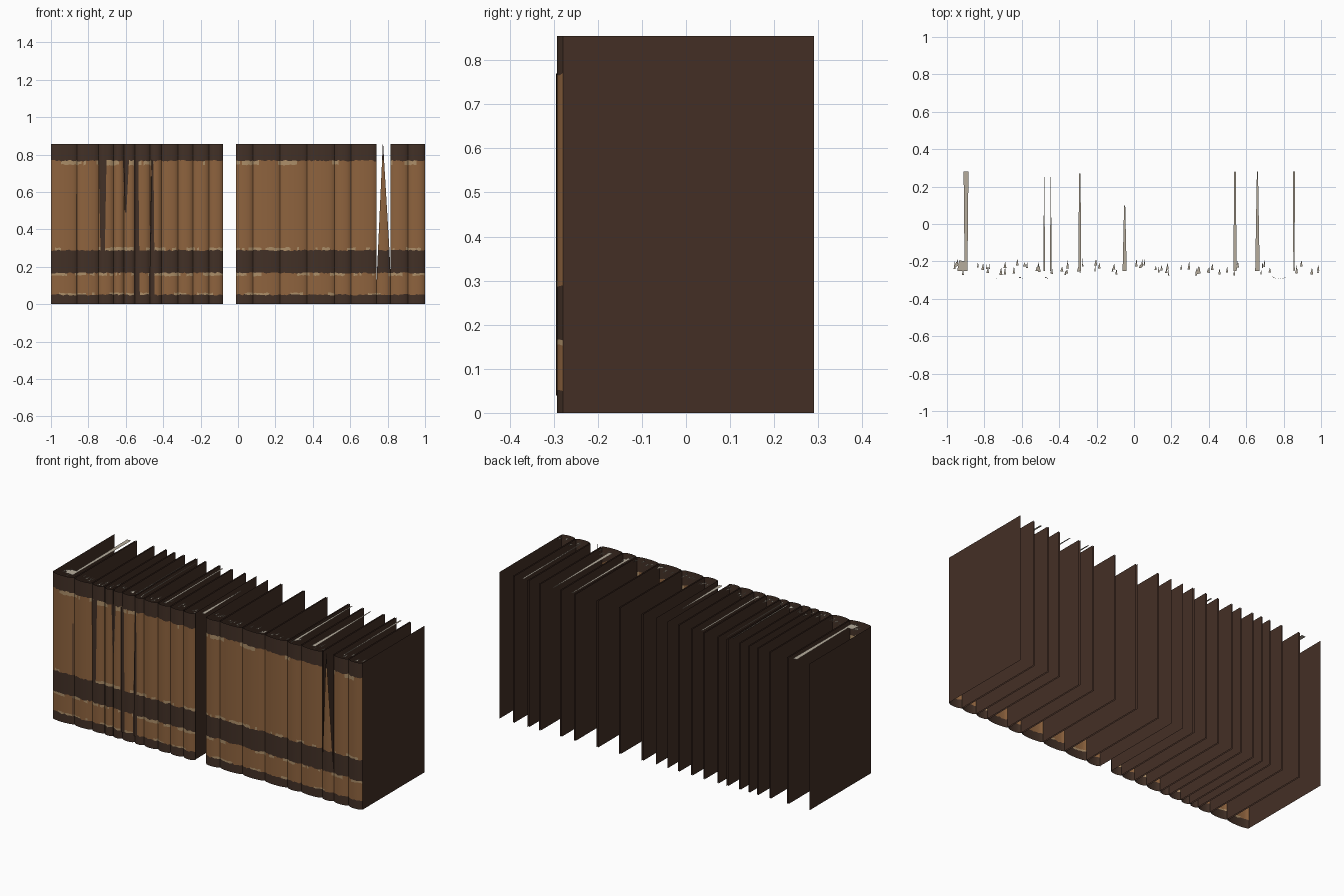
import bpy, bmesh, math, random

if "Cube" in bpy.data.objects:
    bpy.data.objects.remove(bpy.data.objects["Cube"])
random.seed(4)

H, FRONT, BACK = 0.855, -0.279, 0.29


def srgb(r, g, b):
    f = lambda c: ((c / 255 + 0.055) / 1.055) ** 2.4 if c > 10 else c / 3294.6
    return (f(r), f(g), f(b), 1)


def material(name, rgb):
    m = bpy.data.materials.new(name)
    m.diffuse_color = srgb(*rgb)
    m.use_nodes = True
    m.node_tree.nodes["Principled BSDF"].inputs["Base Color"].default_value = m.diffuse_color
    return m


COVER = material("cover brown", (68, 47, 37))
DARK = material("band dark brown", (66, 48, 38))
TAN = material("leather tan", (142, 99, 62))
WORN = material("worn edge beige", (172, 142, 104))
PAGE = material("page grey beige", (182, 172, 156))


def make(name, bm, mats, smooth=False):
    me = bpy.data.meshes.new(name)
    for f in bm.faces:
        f.smooth = smooth
    bm.to_mesh(me)
    bm.free()
    ob = bpy.data.objects.new(name, me)
    for m in mats:
        me.materials.append(m)
    bpy.context.collection.objects.link(ob)
    return ob


def face(bm, pts, mat=0):
    f = bm.faces.new([bm.verts.new(p) for p in pts])
    f.material_index = mat


# Book boundaries along the shelf
edges = [-1, -0.86, -0.745, -0.665, -0.61, -0.55, -0.47, -0.41, -0.32, -0.24, -0.155,
         -0.08, -0.012, 0.08, 0.225, 0.37, 0.515, 0.605, 0.74, 0.815, 0.91, 1]
books = list(zip(edges[:-1], edges[1:]))


def spine_y(x):
    # rounded spine profile
    for a, b in books:
        if a <= x <= b:
            return FRONT - 0.014 * math.sqrt(max(0, math.sin(math.pi * (x - a) / (b - a))))
    return FRONT


# Row heights, and colour of each row (0 dark, 1 tan, 2 worn patch)
rows = [0, 0.050, 0.060, 0.152, 0.167, 0.288, 0.302, 0.745, 0.767, H]
kinds = [0, 2, 1, 2, 0, 2, 1, 2, 0]
worn = {1: False, 3: True, 5: True, 7: False}


def add_spine(i, a, b, left=lambda z: 0, right=lambda z: 0):
    bm = bmesh.new()
    n = max(6, round((b - a) / 0.011))
    zs = []
    for k in range(n + 1):
        zs.append([z if z in (0, H) else z + random.uniform(-0.004, 0.004) for z in rows])
    grid = []
    for k in range(n + 1):
        col = []
        for z in zs[k]:
            x0, x1 = a + left(z), b - right(z)
            x = x0 + (x1 - x0) * k / n
            col.append(bm.verts.new((x, spine_y(x), z)))
        grid.append(col)
    for k in range(n):
        for r, kind in enumerate(kinds):
            if kind == 2:
                if random.random() < 0.18:
                    worn[r] = not worn[r]
                # unworn patches take the leather colour
                kind = 2 if worn[r] else 1
            f = bm.faces.new((grid[k][r], grid[k + 1][r], grid[k + 1][r + 1], grid[k][r + 1]))
            f.material_index = kind
    make(f"book_spine_{i}", bm, [DARK, TAN, WORN], True)


def add_covers(i, a, b):
    bm = bmesh.new()
    for x, s in ((a if a == -1 else a + 0.004, -1), (b if b == 1 else b - 0.004, 1)):
        pts = [(x, FRONT, 0), (x, BACK, 0), (x, BACK, H), (x, FRONT, H)]
        face(bm, pts if s > 0 else pts[::-1])
    make(f"book_covers_{i}", bm, [COVER])


for i, (a, b) in enumerate(books):
    if a == -0.08:
        continue  # empty slot in the row
    add_covers(i, a, b)
    if a == 0.74:
        # torn spine narrowing to a point at the top
        add_spine(i, a, b, lambda z: 0.034 * max(0, (z - 0.1) / 0.755),
                  lambda z: 0.039 * max(0, (z - 0.2) / 0.655))
    else:
        add_spine(i, a, b)

# Dark tapering streaks down the spines: x top left/right, x bottom left/right, z top/bottom
streaks = [(-0.745, -0.703, -0.735, -0.712, 0.77, 0.28), (-0.615, -0.583, -0.605, -0.597, 0.77, 0.49),
           (-0.555, -0.533, -0.557, -0.525, 0.77, 0.04), (-0.462, -0.452, -0.477, -0.445, 0.77, 0.04),
           (-0.867, -0.863, -0.867, -0.863, 0.59, 0.0)]
bm = bmesh.new()
for tl, tr, bl, br, zt, zb in streaks:
    n = 6
    for k in range(n):
        u, v = k / n, (k + 1) / n
        p = lambda l, r, t, z: (l + (r - l) * t, spine_y(l + (r - l) * t) - 0.002, z)
        face(bm, [p(bl, br, u, zb), p(bl, br, v, zb), p(tl, tr, v, zt), p(tl, tr, u, zt)])
make("spine_streaks", bm, [DARK])

# Broken page edges along the top: small flakes behind the spines and a few long slivers
bm = bmesh.new()
for a, b in books:
    if a in (-0.08, 0.74):
        continue
    for k in range(max(2, round((b - a) / 0.025))):
        x = random.uniform(a + 0.015, b - 0.02)
        y = random.uniform(-0.275, -0.22)
        w, d = random.uniform(0.006, 0.018), random.uniform(0.02, 0.045)
        face(bm, [(x, y, 0.85), (x + w, y, 0.85), (x + w * 0.6, y + d, 0.85)])
slivers = [(-0.898, 0.015, 0.026, 0.28), (-0.29, 0.012, 0.01, 0.27), (-0.05, 0.022, 0.006, 0.1),
           (0.54, 0.018, 0.008, 0.28), (0.66, 0.024, 0.006, 0.28), (0.855, 0.006, 0.012, 0.28),
           (-0.48, 0.008, 0.003, 0.25), (-0.445, 0.008, 0.003, 0.25)]
for x, w0, w1, y1 in slivers:
    face(bm, [(x - w0 / 2, -0.25, 0.851), (x + w0 / 2, -0.25, 0.851),
              (x + w1 / 2, y1, 0.851), (x - w1 / 2, y1, 0.851)])
face(bm, [(-0.945, -0.25, 0.852), (-0.89, -0.25, 0.852), (-0.89, -0.2, 0.852), (-0.935, -0.195, 0.852)])
make("page_edges", bm, [PAGE])
